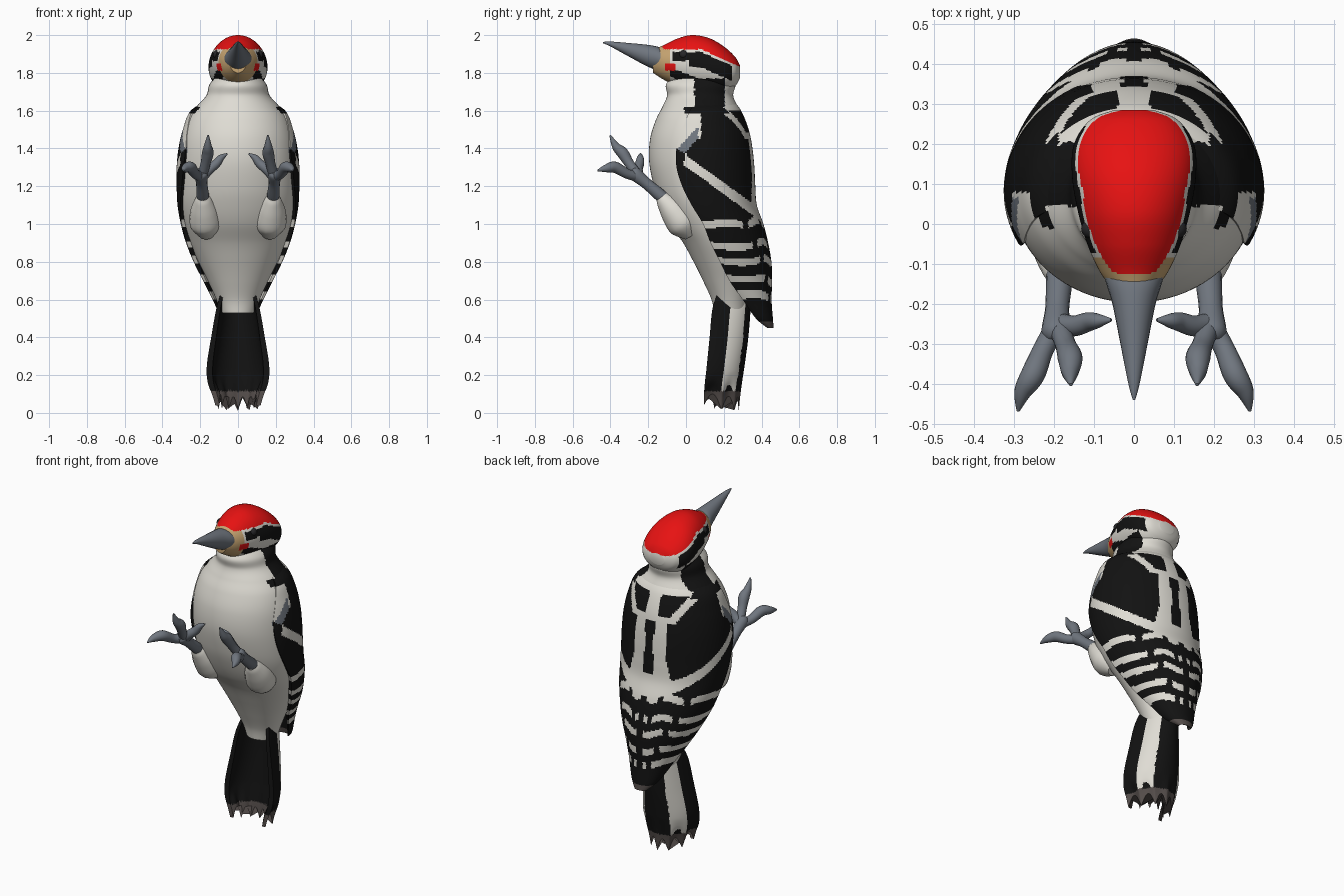
import bpy, bmesh, math
from mathutils import Vector

if "Cube" in bpy.data.objects:
    bpy.data.objects.remove(bpy.data.objects["Cube"])

# ---------- flat colours ----------
COLOURS = [("white_feather", (0.74, 0.72, 0.66)), ("black_feather", (0.006, 0.006, 0.006)),
           ("red_cap", (0.80, 0.006, 0.006)), ("slate_grey", (0.16, 0.18, 0.21)),
           ("tan_bristle", (0.58, 0.38, 0.17)), ("worn_brown", (0.09, 0.075, 0.07)),
           ("dark_eye", (0.02, 0.02, 0.022))]
MATS = []
for name, c in COLOURS:
    m = bpy.data.materials.new(name)
    m.diffuse_color = (*c, 1)
    m.use_nodes = True
    m.node_tree.nodes["Principled BSDF"].inputs["Base Color"].default_value = m.diffuse_color
    MATS.append(m)
WHITE, BLACK, RED, GREY, TAN, BROWN, EYE = range(7)


# ---------- helpers ----------
def smooth_rows(rows, n):
    """Catmull-Rom resampling of a short table of section values."""
    out = []
    for i in range(len(rows) - 1):
        p = [rows[max(0, i - 1)], rows[i], rows[i + 1], rows[min(len(rows) - 1, i + 2)]]
        for k in range(n):
            t = k / n
            out.append([b + 0.5 * t * (c - a + t * (2 * a - 5 * b + 4 * c - d + t * (3 * (b - c) + d - a)))
                        for a, b, c, d in zip(*p)])
    return out + [list(rows[-1])]


def add_loft(bm, rings):
    loops = [[bm.verts.new(p) for p in r] for r in rings]
    n = len(loops[0])
    for a, b in zip(loops, loops[1:]):
        for i in range(n):
            bm.faces.new((a[i], a[(i + 1) % n], b[(i + 1) % n], b[i]))
    bm.faces.new(loops[0])
    bm.faces.new(loops[-1])


def finish(name, bm, paint, angle=50):
    bmesh.ops.recalc_face_normals(bm, faces=bm.faces)
    for f in bm.faces:
        f.material_index = paint(*f.calc_center_median())
    me = bpy.data.meshes.new(name)
    bm.to_mesh(me)
    bm.free()
    for m in MATS:
        me.materials.append(m)
    ob = bpy.data.objects.new(name, me)
    bpy.context.collection.objects.link(ob)
    bpy.ops.object.select_all(action='DESELECT')
    ob.select_set(True)
    bpy.context.view_layer.objects.active = ob
    bpy.ops.object.shade_smooth_by_angle(angle=math.radians(angle))
    return ob


def loft(name, rings, paint, angle=50):
    bm = bmesh.new()
    add_loft(bm, rings)
    return finish(name, bm, paint, angle)


def crescent(back, w, c, edge, inner, n=110):
    """Arched shell section: (angle, x, y) along the outside, then back along the inside."""
    d = back - c
    top = math.acos(max(-1, min(1, (edge - c) / d)))
    arc = [top * (2 * i / n - 1) for i in range(n + 1)]
    pts = [(t, w * math.sin(t), c + d * math.cos(t)) for t in arc]
    k = 0.5 + inner / 2
    return pts + [(t, w * k * math.sin(t), c + d * inner * math.cos(t)) for t in arc[::-2]]


def tube(bm, path, n=16):
    """Round tapered limb through (x, y, z, radius) points."""
    pts = smooth_rows(path, 6)
    rings = []
    for i, p in enumerate(pts):
        d = Vector(pts[min(i + 1, len(pts) - 1)][:3]) - Vector(pts[max(i - 1, 0)][:3])
        q = d.to_track_quat('Z', 'Y')
        rings.append([Vector(p[:3]) + q @ Vector((p[3] * math.cos(2 * math.pi * k / n),
                      p[3] * math.sin(2 * math.pi * k / n), 0)) for k in range(n)])
    add_loft(bm, rings)


def both_sides(name, paths, colour):
    bm = bmesh.new()
    for s in (-1, 1):
        for path in paths:
            tube(bm, [(s * x, y, z, r) for x, y, z, r in path])
    return finish(name, bm, lambda x, y, z: colour)


def y_rings(rows, n, step):
    """Oval sections along y from (y, top, bottom, half width)."""
    return [[(w * math.cos(2 * math.pi * k / n), y, (t + b) / 2 + (t - b) / 2 * math.sin(2 * math.pi * k / n))
             for k in range(n)] for y, t, b, w in smooth_rows(rows, step)]


# ---------- plumage rules ----------
def upper_plumage(x, y, z):
    a = abs(x)
    if z > 1.62:                                            # neck side stripe
        return BLACK if 0.045 < y < 0.205 else WHITE
    if abs(z - (1.415 + 1.1 * y)) < 0.032 and -0.05 < y < 0.065 and a > 0.2:
        return GREY                                         # bend of the wing
    if z > 1.585 and y > -0.01 and a > 0.19:
        return BLACK
    front = 0.05 + (0.03 if z > 1.45 else -0.05)
    if y < front:
        return WHITE
    if z > 1.45:                                            # shoulder bars
        bar = 0.115 + (z - 1.45) * 0.6
        if a > bar + 0.028:
            return BLACK
        return BLACK if 0.04 < a < bar - 0.022 and 1.48 < z < 1.6 else WHITE
    if a < 0.03:
        return BLACK if z > 1.13 else WHITE                 # spine stripe
    return BLACK if a > 0.105 + 0.25 * max(0, 1.25 - z) else WHITE


def wing_paint(x, y, z):
    a = abs(x)
    if z < 0.485:
        return BROWN
    s = z - (1.335 - 0.73 * y)
    if s > 0.03:
        return upper_plumage(x, y, z)
    if abs(s) <= 0.03 and y > -0.01:                        # long diagonal stripe
        return WHITE
    wave = z + 0.013 * math.sin(a * 42 + y * 14)            # wavy cross bars
    for k, bar in enumerate((1.01, 0.895, 0.805, 0.70, 0.615)):
        if abs(wave - bar) < 0.02 and math.sin(a * 48 + 2.1 * k) > -0.8 and a > 0.02:
            return WHITE
    return BLACK


def torso_paint(x, y, z):
    return upper_plumage(x, y, z) if z > 1.38 else WHITE


def head_paint(x, y, z):
    a = abs(x)
    cap = 1.925 - max(0, y - 0.08) * 0.45
    if z > cap and y > -0.125 + 0.5 * max(0, a - 0.04):
        return RED
    if y < -0.055 and abs(z - 1.83) < 0.018 and a > 0.06 and y > -0.11:
        return RED                                          # gape spot
    if y < -0.085:
        return TAN
    if cap - 0.095 < z < cap - 0.014 and -0.07 < y < 0.245 and a > 0.04:
        return BLACK if y > 0.02 or z > 1.865 else WHITE    # eye mask
    if abs(z - (1.795 - 0.38 * (y + 0.06))) < 0.024 and y < 0.08 and a > 0.05:
        return BLACK                                        # moustache
    return BLACK if z < 1.77 and 0.045 < y < 0.205 else WHITE


# ---------- torso: (z, front, back, half width) ----------
torso = [(1.80, -.05, .24, .10), (1.74, -.105, .262, .15), (1.68, -.10, .25, .168), (1.62, -.125, .275, .22),
         (1.55, -.16, .305, .267), (1.45, -.19, .335, .296), (1.33, -.195, .35, .307), (1.2, -.17, .352, .31),
         (1.1, -.135, .355, .305), (1.0, -.085, .365, .285), (.9, -.015, .375, .255), (.8, .04, .37, .21),
         (.7, .09, .35, .16), (.6, .135, .33, .115), (.53, .15, .32, .09)]
N = 128
loft("torso", [[(w * math.sin(2 * math.pi * k / N), (f + b) / 2 + (b - f) / 2 * math.cos(2 * math.pi * k / N), z)
                for k in range(N)] for z, f, b, w in smooth_rows(torso, 11)], torso_paint)

# ---------- folded wings: (z, back, half width, centre y, edge y) ----------
wings = [(1.66, .245, .15, .08, .06), (1.6, .292, .25, .08, .02), (1.5, .332, .292, .08, -.02),
         (1.4, .352, .315, .08, -.05), (1.3, .362, .325, .08, -.05), (1.2, .367, .325, .09, -.02),
         (1.1, .375, .32, .11, .03), (1.0, .41, .303, .14, .09), (.9, .435, .275, .17, .13),
         (.8, .452, .235, .21, .18), (.7, .456, .185, .25, .23), (.6, .453, .135, .32, .30),
         (.5, .46, .085, .39, .37), (.45, .464, .04, .44, .43)]
loft("folded_wings", [[(x, y, z) for t, x, y in crescent(b, w, c, e, 0.82)]
                      for z, b, w, c, e in smooth_rows(wings, 12)], wing_paint)

# ---------- tail: (z, back, half width, edge y) ----------
tail = [(.64, .345, .09, .17), (.55, .342, .115, .14), (.4, .33, .142, .125), (.25, .31, .165, .11),
        (.15, .295, .16, .10), (.07, .285, .135, .095), (.01, .28, .12, .095)]


def tail_ring(z, b, w, e):
    fade = max(0, (0.22 - z) / 0.21)                        # notched feather tips
    return [(x, y, z + fade * (0.075 * abs(math.sin(6 * t)) + 0.03 * (t / 1.57) ** 4))
            for t, x, y in crescent(b, w, e, e, 0.62)]


tail_rows = smooth_rows(tail, 10)


def tail_paint(x, y, z):
    if z < 0.115:
        return BROWN
    _, b, w, e = min(tail_rows, key=lambda r: abs(r[0] - z))
    u, v = abs(x) / w, (y - e) / (b - e)
    outside = u * u + v * v > 0.9                           # pale outer feathers
    return WHITE if outside and 0.47 < v < 0.86 else BLACK


loft("tail", [tail_ring(*r) for r in tail_rows], tail_paint)

# ---------- head and bill: (y, top, bottom, half width) ----------
head = [(-.175, 1.925, 1.80, .045), (-.12, 1.946, 1.765, .085), (-.05, 1.98, 1.73, .117), (.03, 2.0, 1.70, .14),
        (.12, 1.985, 1.69, .155), (.20, 1.94, 1.69, .15), (.26, 1.885, 1.73, .11), (.285, 1.84, 1.77, .05)]
loft("head", y_rings(head, 110, 13), head_paint)
bill = [(-.08, 1.90, 1.81, .085), (-.14, 1.935, 1.812, .072), (-.2, 1.948, 1.832, .054), (-.3, 1.958, 1.885, .034),
        (-.4, 1.966, 1.94, .014), (-.44, 1.964, 1.957, .003)]
loft("bill", y_rings(bill, 24, 6), lambda x, y, z: GREY)

# ---------- eyes ----------
bm = bmesh.new()
for s in (-1, 1):
    g = bmesh.ops.create_uvsphere(bm, u_segments=20, v_segments=12, radius=0.024)
    bmesh.ops.translate(bm, verts=g["verts"], vec=(s * 0.108, -0.012, 1.897))
finish("eyes", bm, lambda x, y, z: EYE)

# ---------- thighs, shanks and toes ----------
both_sides("thighs", [[(.165, .03, .94, .04), (.17, -.01, 1.0, .085), (.178, -.065, 1.07, .075),
                       (.185, -.115, 1.125, .047), (.187, -.135, 1.145, .03)]], WHITE)
both_sides("feet", [
    [(.185, -.08, 1.10, .03), (.187, -.14, 1.155, .033), (.192, -.21, 1.215, .03), (.195, -.27, 1.265, .036),
     (.195, -.29, 1.28, .02)],
    [(.19, -.25, 1.25, .028), (.172, -.30, 1.32, .026), (.16, -.335, 1.375, .031), (.16, -.37, 1.41, .022),
     (.158, -.402, 1.47, .004)],
    [(.19, -.25, 1.25, .028), (.225, -.31, 1.265, .026), (.252, -.375, 1.30, .03), (.278, -.42, 1.295, .022),
     (.29, -.468, 1.283, .004)],
    [(.19, -.25, 1.25, .028), (.15, -.255, 1.29, .026), (.115, -.245, 1.32, .024), (.09, -.242, 1.35, .018),
     (.057, -.24, 1.372, .004)]], GREY)
